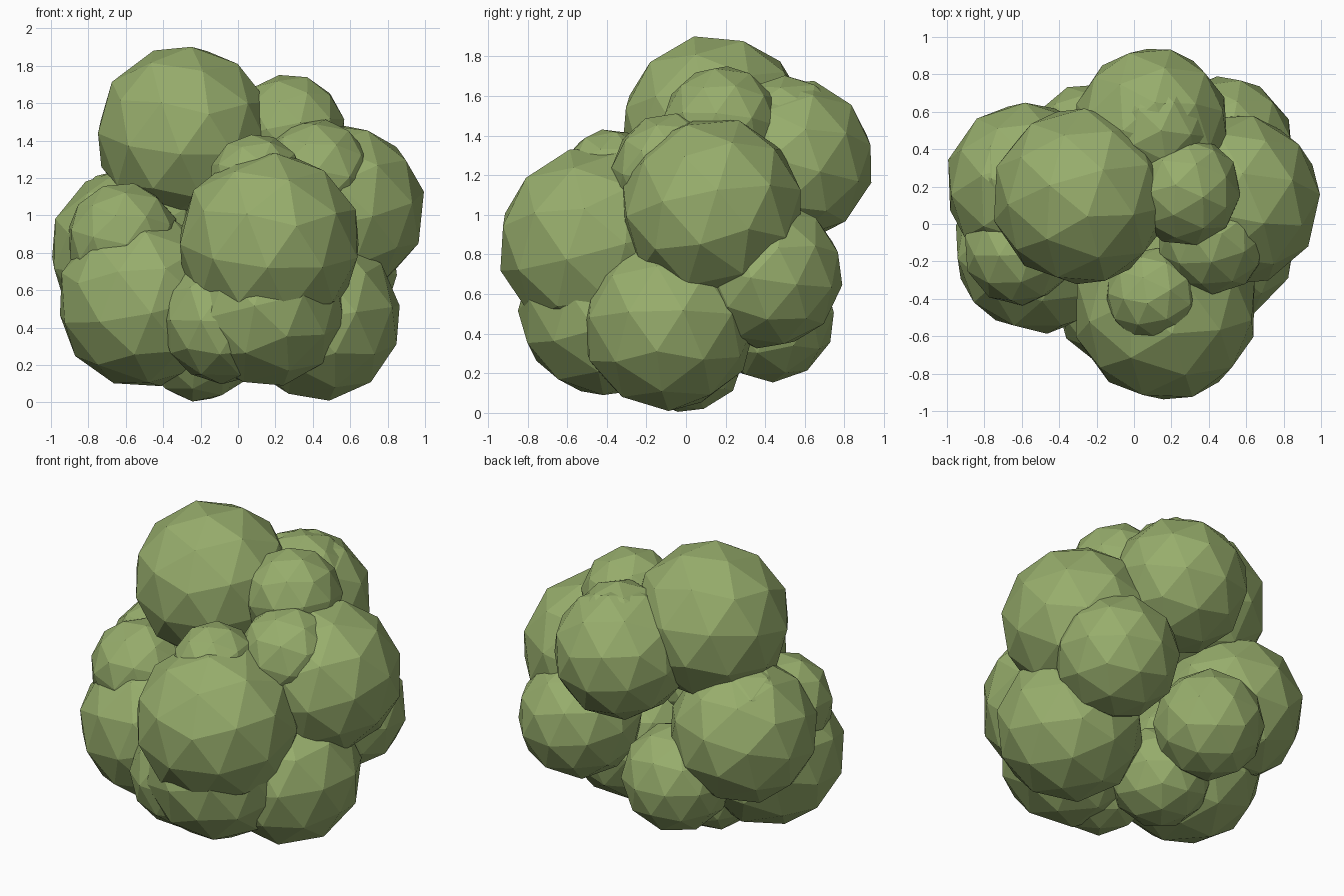
import bpy
import random

random.seed(4)

# Leaf colour
green = bpy.data.materials.new("leaf_green")
green.diffuse_color = (0.31, 0.42, 0.15, 1)

# Foliage clumps: x, y, z, radius
clumps = {
    "top_clump": (-0.285, 0.148, 1.433, 0.482),
    "front_clump": (0.167, -0.455, 0.85, 0.50),
    "right_clump": (0.535, 0.13, 1.03, 0.47),
    "lower_right_clump": (0.425, -0.09, 0.455, 0.45),
    "left_front_clump": (-0.505, -0.125, 0.54, 0.468),
    "left_back_clump": (-0.565, 0.21, 0.81, 0.45),
    "left_small_clump": (-0.615, -0.135, 0.875, 0.303),
    "left_inner_clump": (-0.61, 0.23, 0.94, 0.31),
    "back_clump": (0.095, 0.535, 1.275, 0.417),
    "back_inner_clump": (0.12, 0.51, 1.39, 0.315),
    "upper_right_clump": (0.275, 0.18, 1.457, 0.30),
    "shoulder_clump": (0.42, -0.075, 1.215, 0.302),
    "front_small_clump": (0.10, -0.38, 1.18, 0.257),
    "back_right_clump": (0.48, 0.415, 0.70, 0.38),
    "back_lower_clump": (-0.23, 0.42, 0.49, 0.337),
    "bottom_clump": (-0.205, 0.00, 0.308, 0.308),
    "front_lower_clump": (0.14, -0.41, 0.52, 0.442),
    "front_lower_small_clump": (-0.08, -0.425, 0.435, 0.338),
}

for name, (x, y, z, r) in clumps.items():
    # Each clump is turned a little so the facets do not line up
    turn = (random.uniform(-.25, .25), random.uniform(-.25, .25), random.uniform(0, 6.28))
    bpy.ops.mesh.primitive_ico_sphere_add(subdivisions=2, radius=r,
                                          location=(x, y, z), rotation=turn)
    clump = bpy.context.object
    clump.name = name
    clump.data.materials.append(green)
